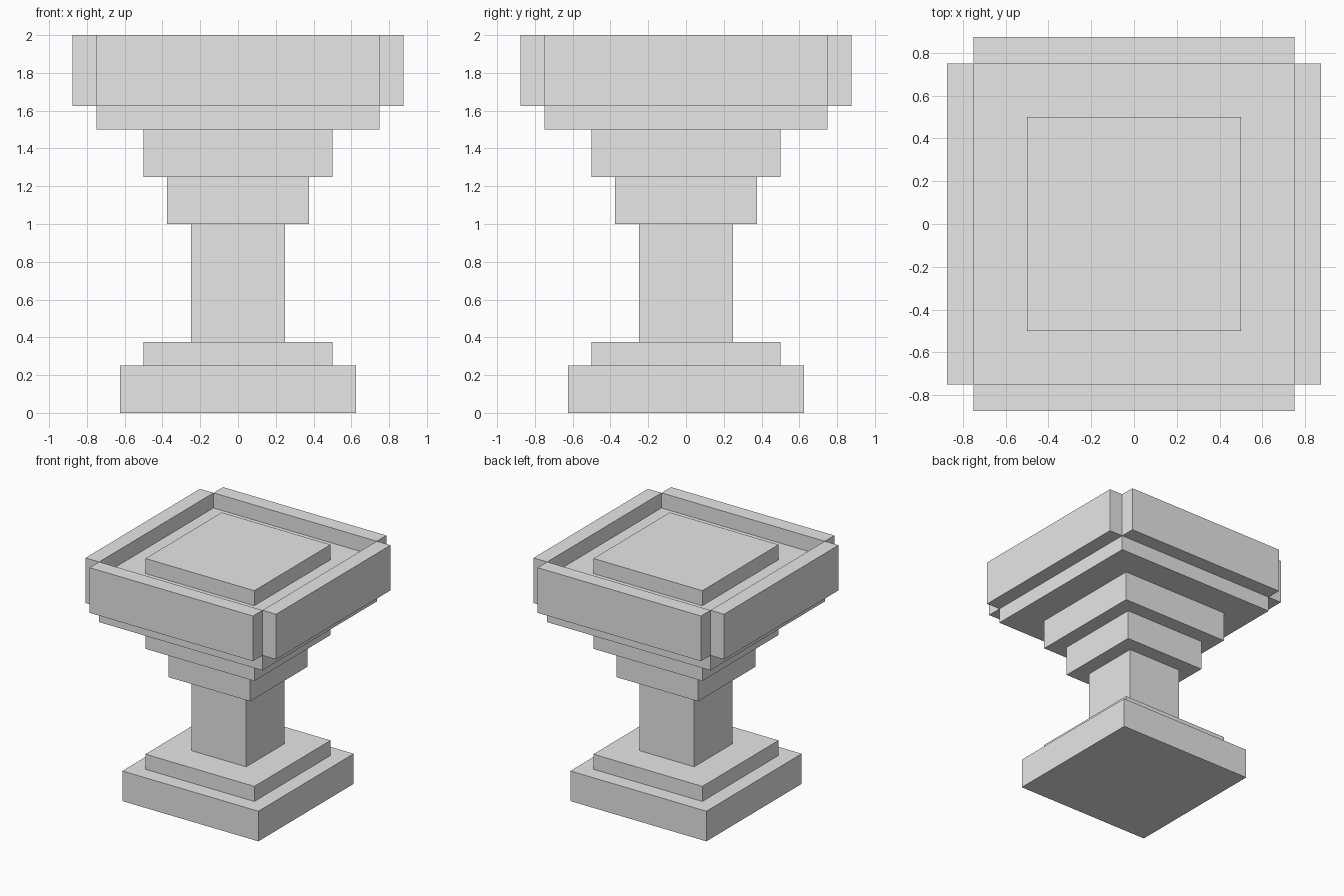
import bpy
from math import sin, cos, pi

cube = bpy.data.objects.get("Cube")
if cube:
    bpy.data.objects.remove(cube, do_unlink=True)

# Single plain stone colour
stone = bpy.data.materials.new("light grey stone")
stone.use_nodes = True
grey = (0.8, 0.8, 0.8, 1)
stone.diffuse_color = grey
stone.node_tree.nodes["Principled BSDF"].inputs["Base Color"].default_value = grey


def block(name, size_x, size_y, bottom, top, x=0, y=0):
    """Flat-sided box given by its footprint, heights and centre."""
    bpy.ops.mesh.primitive_cube_add(size=1, location=(x, y, (bottom + top) / 2))
    obj = bpy.context.object
    obj.name = name
    obj.scale = (size_x, size_y, top - bottom)
    bpy.ops.object.transform_apply(location=False, rotation=False, scale=True)
    obj.data.materials.append(stone)
    return obj


# Square tiers stacked from the ground up: name, width, height
tiers = [
    ("base", 1.25, 0.25),
    ("plinth", 1.0, 0.125),
    ("column", 0.5, 0.625),
    ("lower_capital", 0.75, 0.25),
    ("upper_capital", 1.0, 0.25),
    ("bowl_slab", 1.5, 0.375),
    ("raised_top", 1.0, 0.125),
]
z = 0
for name, width, height in tiers:
    block(name, width, width, z, z + height)
    z += height

# Four rim bars around the slab, leaving the corners notched
rim_length, rim_thick, rim_height = 1.5, 0.125, 0.375
offset = (rim_length + rim_thick) / 2
for i, side in enumerate(("left", "back", "right", "front")):
    dx, dy = round(cos(i * pi / 2)), round(sin(i * pi / 2))
    size = (rim_thick, rim_length) if dx else (rim_length, rim_thick)
    block(side + "_rim", *size, z - rim_height, z, dx * offset, dy * offset)
